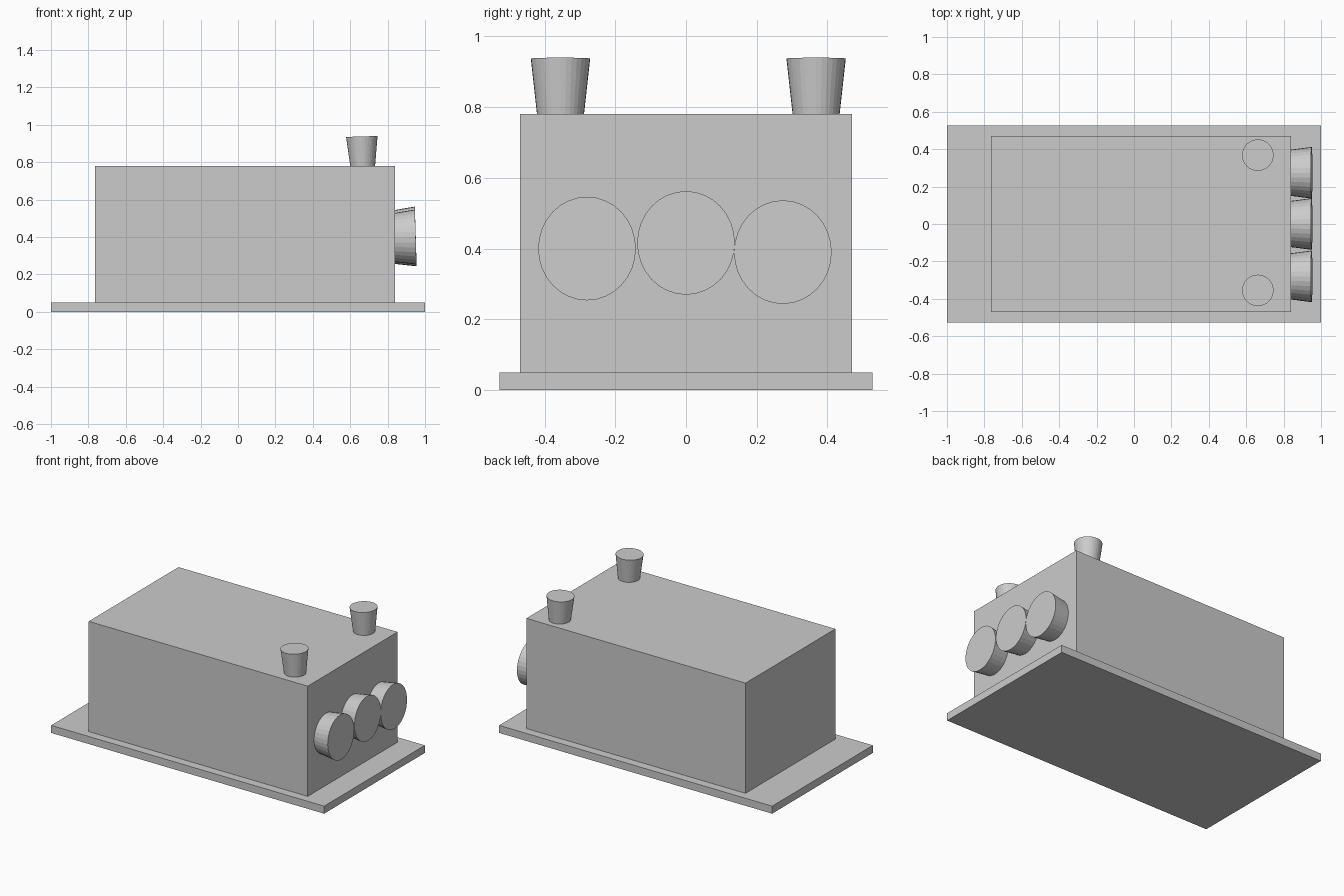
import bpy
import math
from mathutils import Matrix, Vector

if "Cube" in bpy.data.objects:
    bpy.data.objects.remove(bpy.data.objects["Cube"])


def box(name, lo, hi):
    lo, hi = Vector(lo), Vector(hi)
    bpy.ops.mesh.primitive_cube_add(size=1)
    ob = bpy.context.object
    ob.name = name
    ob.data.transform(Matrix.Translation((lo + hi) / 2) @ Matrix.Diagonal((*(hi - lo), 1)))
    return ob


def flared_knob(name, tip, angle, r_in, r_out, depth, stretch=1.0):
    """Cone frustum ending at tip, its axis turned about y by angle."""
    bpy.ops.mesh.primitive_cone_add(vertices=32, radius1=r_in, radius2=r_out, depth=depth)
    ob = bpy.context.object
    ob.name = name
    ob.data.transform(Matrix.Translation(tip)
                      @ Matrix.Rotation(angle, 4, 'Y')
                      @ Matrix.Diagonal((stretch, 1, 1, 1))
                      @ Matrix.Translation((0, 0, -depth / 2)))
    return ob


# Base plate and main housing
box("base_plate", (-1, -0.527, 0), (1, 0.527, 0.05))
box("housing", (-0.765, -0.47, 0.05), (0.84, 0.47, 0.78))

TILT = math.radians(-1.7)

# Two small knobs on top
for i, y in enumerate((-0.355, 0.368)):
    flared_knob(f"top_knob_{i + 1}", (0.662, y, 0.9375), TILT, 0.064, 0.084, 0.18)

# Three large oval dials on the right end
for i, (y, z) in enumerate(((-0.28, 0.40), (0, 0.416), (0.274, 0.39))):
    flared_knob(f"side_dial_{i + 1}", (0.95, y, z), math.pi / 2 + TILT,
                0.121, 0.138, 0.13, stretch=1.062)
